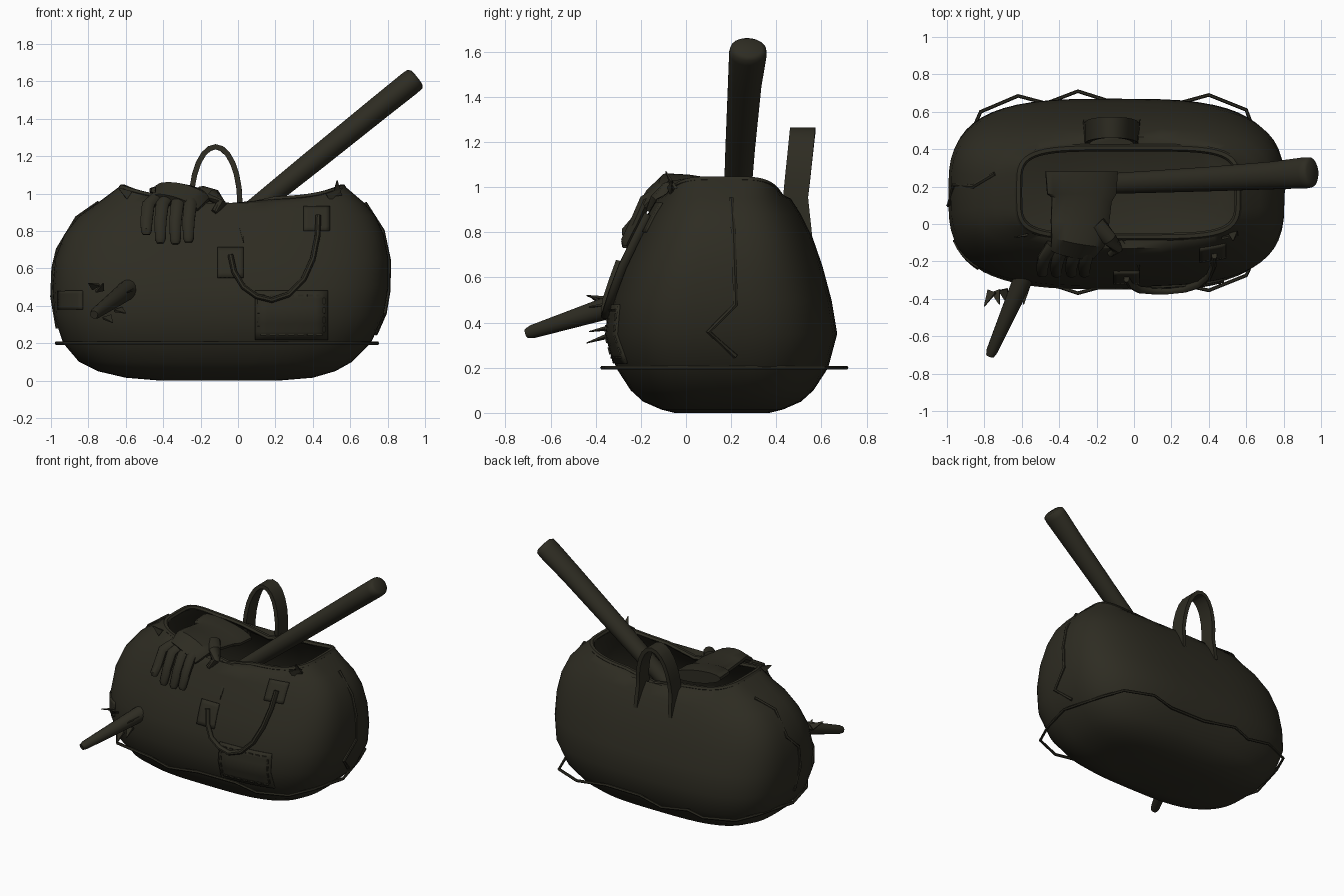
import bpy, bmesh, math
from mathutils import Vector

cube = bpy.data.objects.get("Cube")
if cube:
    bpy.data.objects.remove(cube)

canvas = bpy.data.materials.new("dark_olive_canvas")
canvas.use_nodes = True
COLOUR = (0.027, 0.025, 0.016, 1)
canvas.diffuse_color = COLOUR
canvas.node_tree.nodes["Principled BSDF"].inputs["Base Color"].default_value = COLOUR

# Bag outline by height: z, x min, x max, y min, y max
OUTLINE = [
    (0.0, -0.42, 0.22, -0.05, 0.37), (0.015, -0.6, 0.4, -0.11, 0.43),
    (0.05, -0.75, 0.52, -0.19, 0.51), (0.1, -0.85, 0.61, -0.245, 0.565),
    (0.2, -0.935, 0.71, -0.31, 0.63), (0.35, -0.985, 0.78, -0.35, 0.67),
    (0.5, -0.993, 0.805, -0.33, 0.645), (0.65, -0.98, 0.805, -0.28, 0.605),
    (0.78, -0.93, 0.78, -0.22, 0.56), (0.88, -0.85, 0.735, -0.17, 0.51),
    (0.95, -0.75, 0.675, -0.13, 0.465), (1.0, -0.63, 0.57, -0.08, 0.42)]
POWER = 3.2


def section(z):
    """Centre and half sizes of the bag at height z."""
    for lo, hi in zip(OUTLINE, OUTLINE[1:]):
        if z <= hi[0]:
            f = (z - lo[0]) / (hi[0] - lo[0])
            x0, x1, y0, y1 = (a + (b - a) * f for a, b in zip(lo[1:], hi[1:]))
            return (x0 + x1) / 2, (y0 + y1) / 2, (x1 - x0) / 2, (y1 - y0) / 2


def reach(d):
    return max(0, 1 - abs(d) ** POWER) ** (1 / POWER)


def on_side(x, z, sign=-1, off=0.0):
    cx, cy, a, b = section(z)
    return Vector((x, cy + sign * (b * reach((x - cx) / a) + off), z))


def on_end(y, z, sign, off=0.0):
    cx, cy, a, b = section(z)
    return Vector((cx + sign * (a * reach((y - cy) / b) + off), y, z))


def outline(z, inset=0.0, power=POWER, count=56):
    cx, cy, a, b = section(z)
    pts = []
    for i in range(count):
        t = math.tau * i / count
        c, s = math.cos(t), math.sin(t)
        x = cx + (a - inset) * math.copysign(abs(c) ** (2 / power), c)
        y = cy + (b - inset) * math.copysign(abs(s) ** (2 / power), s)
        pts.append(Vector((x, y, z)))
    return pts


def rim(inset):
    """Squarer mouth of the bag, high at the ends and sagging on the long sides."""
    pts = outline(1.0, inset, 4.5)
    for p in pts:
        p.z = 0.97 + 0.07 * min(1, abs((p.x + 0.03) / 0.6)) ** 4
        p.z -= 0.05 * math.exp(-((p.x + 0.06) / 0.14) ** 2)
    return pts


def finish(name, bm, angle=40):
    bmesh.ops.recalc_face_normals(bm, faces=bm.faces)
    mesh = bpy.data.meshes.new(name)
    bm.to_mesh(mesh)
    bm.free()
    mesh.materials.append(canvas)
    ob = bpy.data.objects.new(name, mesh)
    bpy.context.collection.objects.link(ob)
    bpy.ops.object.select_all(action='DESELECT')
    ob.select_set(True)
    bpy.context.view_layer.objects.active = ob
    bpy.ops.object.shade_smooth_by_angle(angle=math.radians(angle))
    return ob


def loft(bm, rings, closed=False):
    rows = [[bm.verts.new(p) for p in r] for r in rings]
    n = len(rows[0])
    for a, b in zip(rows, rows[1:] + (rows[:1] if closed else [])):
        for i in range(n):
            j = (i + 1) % n
            bm.faces.new((a[i], a[j], b[j], b[i]))
    if not closed:
        bm.faces.new(rows[0])
        bm.faces.new(rows[-1])


def sweep(bm, path, widths, heights, ref=(0, 0, 1), sides=10, closed=False):
    """Sweep an oval (or a box, with four sides) along a path."""
    path = [Vector(p) for p in path]
    n = len(path)
    if not isinstance(widths, (list, tuple)):
        widths = [widths] * n
    if not isinstance(heights, (list, tuple)):
        heights = [heights] * n
    rings = []
    for i, p in enumerate(path):
        before = path[i - 1] if i or closed else p
        after = path[(i + 1) % n] if i < n - 1 or closed else p
        t = (after - before).normalized()
        r = Vector(ref)
        u = (r - t * t.dot(r)).normalized()
        v = t.cross(u)
        k = math.sqrt(2) if sides == 4 else 1
        ring = []
        for s in range(sides):
            a = math.tau * (s + 0.5) / sides
            ring.append(p + u * widths[i] * k * math.cos(a) + v * heights[i] * k * math.sin(a))
        rings.append(ring)
    loft(bm, rings, closed)


def part(name, path, widths, heights, **kw):
    bm = bmesh.new()
    sweep(bm, path, widths, heights, **kw)
    return finish(name, bm)


# Bag shell with an open mouth, hollow down to its base
bm = bmesh.new()
loft(bm, [outline(row[0]) for row in OUTLINE[:-1]] + [rim(0), rim(0.03)]
     + [outline(z, 0.03) for z in (0.88, 0.65, 0.35, 0.12, 0.04)])
finish("bag_body", bm, 50)
part("mouth_binding", rim(0.012), 0.016, 0.02, sides=6, closed=True)

# Piping around the base, standing off at a few points
back = [(-0.82, 0.6), (-0.62, 0.685), (-0.47, 0.645), (-0.3, 0.71), (-0.08, 0.64),
        (0.2, 0.635), (0.4, 0.69), (0.6, 0.61)]
front = [(0.6, -0.275), (0.4, -0.355), (0.2, -0.31), (-0.1, -0.315), (-0.3, -0.37),
         (-0.48, -0.31), (-0.8, -0.25)]
base = [Vector((x, y, 0.2)) for x, y in back]
base += [on_end(y, 0.2, 1, off) for y, off in ((0.45, 0.01), (0.15, 0.035), (-0.1, 0.01))]
base += [Vector((x, y, 0.2)) for x, y in front]
base += [on_end(y, 0.2, -1, off) for y, off in ((-0.1, 0.01), (0.15, 0.035), (0.45, 0.01))]
part("base_piping", base, 0.01, 0.01, sides=6, closed=True)

# Zigzag piping on both ends
left_zigzag = [(0.2, 0.95), (0.21, 0.8), (0.215, 0.64), (0.22, 0.48), (0.1, 0.36), (0.22, 0.25)]
right_zigzag = [(0.27, 0.95), (0.2, 0.87), (0.21, 0.7), (0.11, 0.6), (0.1, 0.45), (0.13, 0.28)]
for name, path, sign in (("left_end_piping", left_zigzag, 1),
                         ("right_end_piping", right_zigzag, -1)):
    part(name, [on_end(y, z, sign, 0.002) for y, z in path], 0.012, 0.012,
         ref=(0, 1, 0), sides=6)


# Patches and pocket lying nearly flush on the front of the bag
def patch(name, x0, x1, z0, z1, off=0.002, steps=6):
    bm = bmesh.new()
    grid = [[bm.verts.new(on_side(x0 + (x1 - x0) * i / steps, z0 + (z1 - z0) * j / steps, -1, off))
             for i in range(steps + 1)] for j in range(steps + 1)]
    for a, b in zip(grid, grid[1:]):
        for i in range(steps):
            bm.faces.new((a[i], a[i + 1], b[i + 1], b[i]))
    ob = finish(name, bm)
    mod = ob.modifiers.new("thickness", 'SOLIDIFY')
    mod.thickness = 0.016
    mod.offset = 0


patch("handle_patch_right", -0.11, 0.03, 0.55, 0.71)
patch("handle_patch_left", 0.35, 0.49, 0.8, 0.93)
patch("front_pocket", 0.09, 0.48, 0.22, 0.48)
patch("torn_patch", -0.96, -0.83, 0.38, 0.48)

# Dashed stitching around the pocket
bm = bmesh.new()
for i in range(7):
    x = 0.12 + i * 0.05
    for z in (0.245, 0.455):
        sweep(bm, [on_side(x, z, -1, 0.012), on_side(x + 0.03, z, -1, 0.012)], 0.005, 0.004, sides=4)
for i in range(4):
    z = 0.26 + i * 0.05
    for x in (0.11, 0.46):
        sweep(bm, [on_side(x, z, -1, 0.012), on_side(x, z + 0.03, -1, 0.012)], 0.004, 0.005,
              ref=(0, 1, 0), sides=4)
finish("pocket_stitching", bm)

# Front handle hanging down, back handle standing up with tapered ends
hang = [(-0.04, 0.67), (-0.02, 0.58), (0.03, 0.5), (0.1, 0.45), (0.18, 0.43), (0.27, 0.46),
        (0.35, 0.54), (0.4, 0.65), (0.425, 0.77), (0.43, 0.88)]
part("front_handle", [on_side(x, z, -1, 0.022) for x, z in hang], 0.02, 0.016,
     ref=(0, 1, 0), sides=8)
arch = [(-0.26, 0.55, 0.78), (-0.255, 0.505, 0.88)]
for i in range(13):
    a = math.pi * (1 - i / 12)
    lift = math.sin(a)
    arch.append((-0.12 + 0.13 * math.cos(a), 0.485 + 0.032 * lift, 0.95 + 0.3 * lift))
arch += [(0.015, 0.505, 0.88), (0.02, 0.55, 0.78)]
part("back_handle", arch, [0.01, 0.045] + [0.056] * 13 + [0.045, 0.01], 0.014,
     ref=(0, 1, 0), sides=4)

# Long bat out of the mouth and the handle that pierces the front
bm = bmesh.new()
sweep(bm, [(-0.15, 0.215, 0.73), (0.1, 0.226, 0.93), (0.4, 0.24, 1.172), (0.75, 0.26, 1.455),
           (0.92, 0.274, 1.591), (0.945, 0.276, 1.611), (0.955, 0.277, 1.619)],
      [0.055, 0.06, 0.066, 0.075, 0.084, 0.08, 0.06],
      [0.05, 0.055, 0.061, 0.065, 0.067, 0.064, 0.05], ref=(0, 1, 0), sides=20)
finish("bat_barrel", bm, 65)
part("piercing_handle", [(-0.57, -0.24, 0.5), (-0.63, -0.38, 0.455), (-0.76, -0.68, 0.36),
                         (-0.77, -0.705, 0.352)],
     [0.055, 0.048, 0.03, 0.022], [0.055, 0.048, 0.03, 0.022], sides=14)

# Torn cloth around the hole and along the mouth
shreds = [((-0.76, -0.36, 0.5), (-0.8, -0.44, 0.52)), ((-0.74, -0.36, 0.48), (-0.72, -0.43, 0.52)),
          ((-0.64, -0.33, 0.38), (-0.6, -0.43, 0.36)), ((-0.7, -0.35, 0.34), (-0.67, -0.44, 0.31)),
          ((-0.58, -0.33, 0.48), (-0.59, -0.43, 0.47)),
          ((0.53, -0.05, 0.99), (0.53, -0.09, 1.07)), ((0.48, -0.07, 0.98), (0.56, -0.06, 1.03)),
          ((-0.58, -0.06, 0.99), (-0.64, -0.07, 1.03)),
          ((0.0, -0.11, 0.94), (0.03, -0.25, 0.74)), ((-0.05, -0.1, 0.93), (-0.13, -0.17, 0.9))]
bm = bmesh.new()
for a, b in shreds:
    sweep(bm, [a, b], [0.025, 0.002], [0.007, 0.002], ref=(1, 0.2, 0.3), sides=4)
finish("torn_shreds", bm)

# Glove draped over the front of the mouth, its flared cuff tipped to one side
bm = bmesh.new()
sweep(bm, [(-0.28, 0.28, 0.985), (-0.28, 0.16, 0.985), (-0.28, 0.13, 0.985), (-0.29, 0.0, 1.0),
           (-0.3, -0.09, 1.0), (-0.33, -0.16, 0.95)],
      [0.2, 0.19, 0.165, 0.16, 0.15, 0.125], [0.045, 0.05, 0.045, 0.05, 0.055, 0.035],
      ref=(1, 0, -0.18), sides=16)
finish("glove_palm", bm)
bm = bmesh.new()
for x, tip in ((-0.49, 0.78), (-0.415, 0.735), (-0.335, 0.73), (-0.265, 0.74)):
    root = -0.34 + (x + 0.37) * 0.8
    sweep(bm, [(root, -0.11, 0.98), (x + 0.01, -0.18, 0.94), (x, -0.22, 0.85),
               (x, -0.265, tip + 0.02), (x, -0.268, tip)],
          [0.035, 0.036, 0.034, 0.03, 0.02], [0.028, 0.028, 0.026, 0.024, 0.014], ref=(1, 0, 0))
sweep(bm, [(-0.2, 0.0, 1.0), (-0.13, -0.08, 0.99), (-0.09, -0.13, 0.94), (-0.13, -0.16, 0.9)],
      [0.05, 0.04, 0.035, 0.02], [0.04, 0.035, 0.03, 0.015], ref=(0, 1, 0.3))
finish("glove_fingers", bm)
